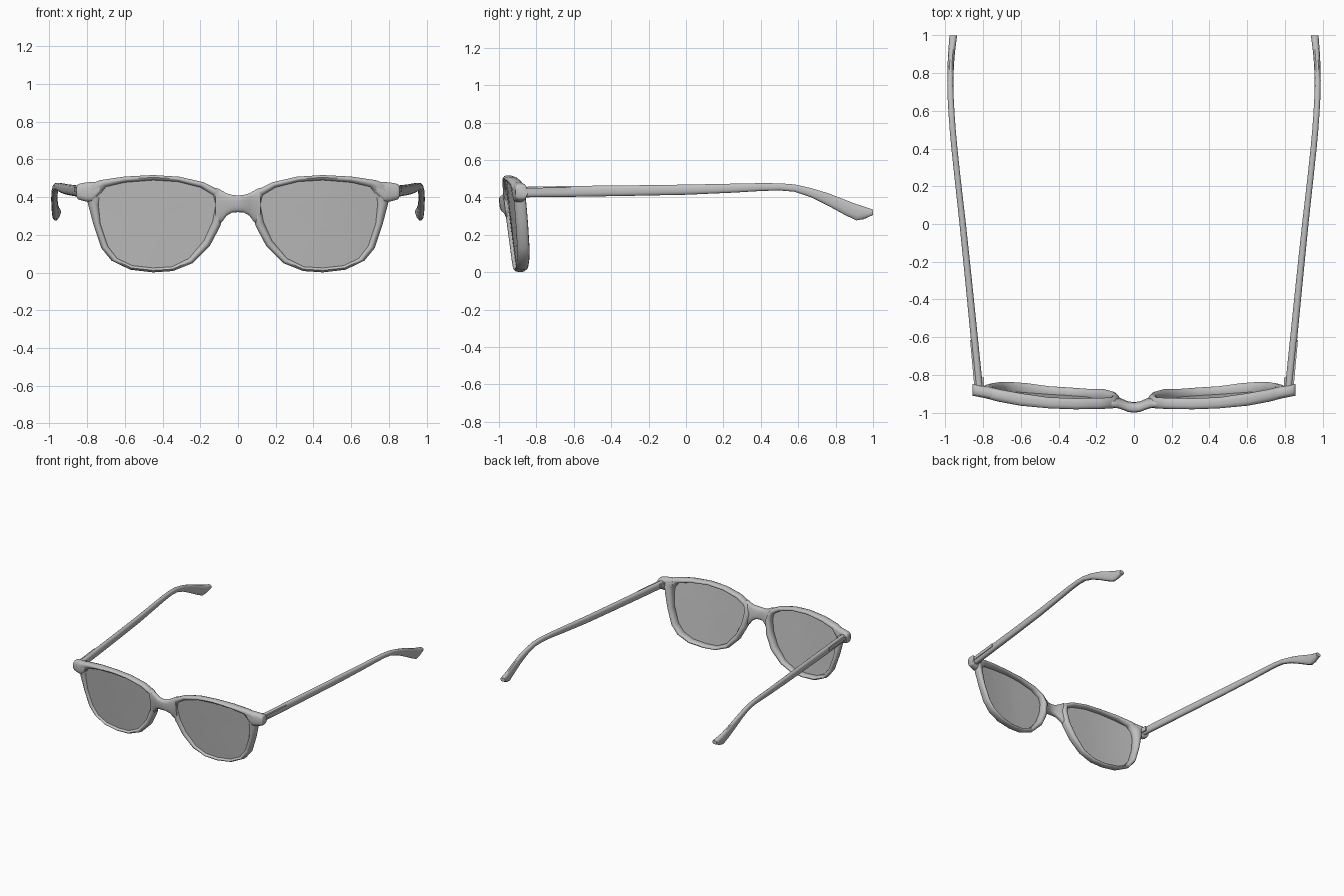
import bpy, bmesh, math
from mathutils import Vector

if "Cube" in bpy.data.objects:
    bpy.data.objects.remove(bpy.data.objects["Cube"])


def material(name, v, alpha=1.0):
    m = bpy.data.materials.new(name)
    m.diffuse_color = (v, v, v, alpha)
    m.use_nodes = True
    m.node_tree.nodes["Principled BSDF"].inputs["Base Color"].default_value = m.diffuse_color
    return m


FRAME = material("frame grey", 0.53)
LENS = material("clear lens grey", 0.53, 0.7)


def front_y(x, z):
    """Front surface of the wrapped, tilted eyewire."""
    pts = [(0, -1.014), (.03, -1.011), (.06, -.999), (.09, -.989), (.12, -.986),
           (.25, -.984), (.4, -.981), (.6, -.964), (.73, -.943), (.88, -.914)]
    x = abs(x)
    for (a, ya), (b, yb) in zip(pts, pts[1:]):
        if x <= b:
            break
    return ya + (yb - ya) * (x - a) / (b - a) + 0.12 * (0.5 - z)


def depth(x, z):
    """Rim thickness, fuller at the nose pads and outer corners."""
    d = .058
    if x < .2 and z < .38:
        d += .012
    if x > .55:
        d += .008
    return d


def finish(name, bm, mat, mirror=True, angle=45):
    bmesh.ops.recalc_face_normals(bm, faces=bm.faces[:])
    me = bpy.data.meshes.new(name)
    bm.to_mesh(me)
    bm.free()
    me.materials.append(mat)
    ob = bpy.data.objects.new(name, me)
    bpy.context.collection.objects.link(ob)
    bpy.ops.object.select_all(action='DESELECT')
    ob.select_set(True)
    bpy.context.view_layer.objects.active = ob
    bpy.ops.object.shade_smooth_by_angle(angle=math.radians(angle))
    if mirror:
        ob.modifiers.new("mirror", 'MIRROR')
    return ob


def loft(rings, closed=False):
    """Skin a row of equal rings, joined end to end or capped."""
    bm = bmesh.new()
    rows = [[bm.verts.new(p) for p in r] for r in rings]
    n = len(rows[0])
    pairs = list(zip(rows, rows[1:])) + ([(rows[-1], rows[0])] if closed else [])
    for a, b in pairs:
        for i in range(n):
            j = (i + 1) % n
            bm.faces.new((a[i], a[j], b[j], b[i]))
    if not closed:
        bm.faces.new(rows[0])
        bm.faces.new(rows[-1])
    return bm


def rounded(n=12, power=0.7):
    """Superellipse section filling the unit square."""
    out = []
    for i in range(n):
        t = 2 * math.pi * (i + .5) / n
        c, s = math.cos(t), math.sin(t)
        out.append((math.copysign(abs(c) ** power, c), math.copysign(abs(s) ** power, s)))
    m = max(p[0] for p in out)
    return [(u / m, v / m) for u, v in out]


# Eyewire: inner and outer outline points (x, z), from the nose over the top
INNER = [(.118, .36), (.13, .41), (.20, .452), (.32, .482), (.45, .49), (.60, .478),
         (.70, .455), (.735, .41), (.74, .36), (.73, .26), (.69, .14), (.64, .075),
         (.56, .037), (.45, .025), (.35, .031), (.26, .075), (.18, .17), (.135, .27)]
OUTER = [(.075, .36), (.10, .437), (.18, .478), (.31, .508), (.45, .517), (.60, .509),
         (.73, .490), (.81, .460), (.797, .37), (.768, .26), (.725, .13), (.67, .063),
         (.57, .015), (.45, .001), (.345, .008), (.24, .050), (.15, .14), (.092, .25)]
SECTION = [(0, .24), (.25, .07), (.55, 0), (.85, .1), (1, .35), (1, .7),
           (.85, .93), (.5, 1), (.2, .92), (0, .7)]
rings = []
for (ix, iz), (ox, oz) in zip(INNER, OUTER):
    ring = []
    for t, d in SECTION:
        x, z = ix + (ox - ix) * t, iz + (oz - iz) * t
        ring.append((x, front_y(x, z) + depth(ox, oz) * d, z))
    rings.append(ring)
finish("eyewire", loft(rings, closed=True), FRAME, angle=60)

# Lens: thin curved sheet of shrinking rings
bm = bmesh.new()
mid = Vector((.43, .27))


def lens_ring(s):
    out = []
    for p in INNER:
        x, z = mid + (Vector(p) - mid) * s
        out.append(bm.verts.new((x, front_y(x, z) + .017, z)))
    return out


rows = [lens_ring(s) for s in (1.02, .7, .35)]
n = len(INNER)
for a, b in zip(rows, rows[1:]):
    for i in range(n):
        bm.faces.new((a[i], a[(i + 1) % n], b[(i + 1) % n], b[i]))
hub = bm.verts.new((mid.x, front_y(mid.x, mid.y) + .017, mid.y))
for i in range(n):
    bm.faces.new((rows[-1][i], rows[-1][(i + 1) % n], hub))
finish("lens", bm, LENS)

# Bridge: (x, bottom, top), flaring into both eyewires
half = [(0, .320, .409), (.03, .319, .411), (.06, .302, .420), (.085, .268, .434),
        (.105, .255, .446), (.118, .27, .448)]
stations = [(-x, a, b) for x, a, b in half[:0:-1]] + half
rings = []
for x, lo, hi in stations:
    ring = []
    for u, v in rounded(16, .65):
        z = (lo + hi) / 2 + v * (hi - lo) / 2
        ring.append((x, front_y(x, z) + .026 + .026 * u, z))
    rings.append(ring)
finish("bridge", loft(rings), FRAME, mirror=False, angle=60)

# End piece: corner block reaching out to the temple
rings = []
for x, lo, hi in [(.735, .42, .482), (.775, .372, .480), (.81, .378, .477),
                  (.838, .385, .472), (.850, .39, .466), (.855, .40, .456)]:
    ring = []
    for u, v in rounded(12, .6):
        z = (lo + hi) / 2 + v * (hi - lo) / 2
        ring.append((x, front_y(x, .43) + .031 + .031 * u, z))
    rings.append(ring)
finish("end_piece", loft(rings), FRAME, angle=60)

# Temple arm: (y, centre x, half width, bottom, top)
ARM = [(-.885, .818, .019, .400, .456), (-.6, .847, .019, .403, .461),
       (-.3, .877, .018, .408, .464), (0, .908, .017, .414, .468),
       (.25, .936, .016, .425, .473), (.4, .952, .016, .434, .476),
       (.5, .961, .016, .437, .475), (.58, .967, .016, .430, .469),
       (.67, .972, .016, .400, .449), (.76, .974, .016, .355, .422),
       (.85, .971, .017, .306, .387), (.91, .967, .018, .277, .364),
       (.95, .963, .019, .283, .351), (1.0, .958, .020, .306, .335)]
rings = [[(cx + u * w, y, (lo + hi) / 2 + v * (hi - lo) / 2) for u, v in rounded(12, .75)]
         for y, cx, w, lo, hi in ARM]
finish("temple_arm", loft(rings), FRAME)


# Hinge plate on the outside of the arm, and hinge knuckle on the inside
def bar(name, a, b, w, h):
    rings = [[(x + u * w, y, z + v * h) for u, v in ((-1, -1), (1, -1), (1, 1), (-1, 1))]
             for x, y, z in (a, b)]
    finish(name, loft(rings), FRAME, angle=30)


bar("hinge_plate", (.838, -.88, .437), (.862, -.615, .440), .007, .013)
bar("hinge_knuckle", (.805, -.88, .43), (.808, -.815, .43), .012, .018)
